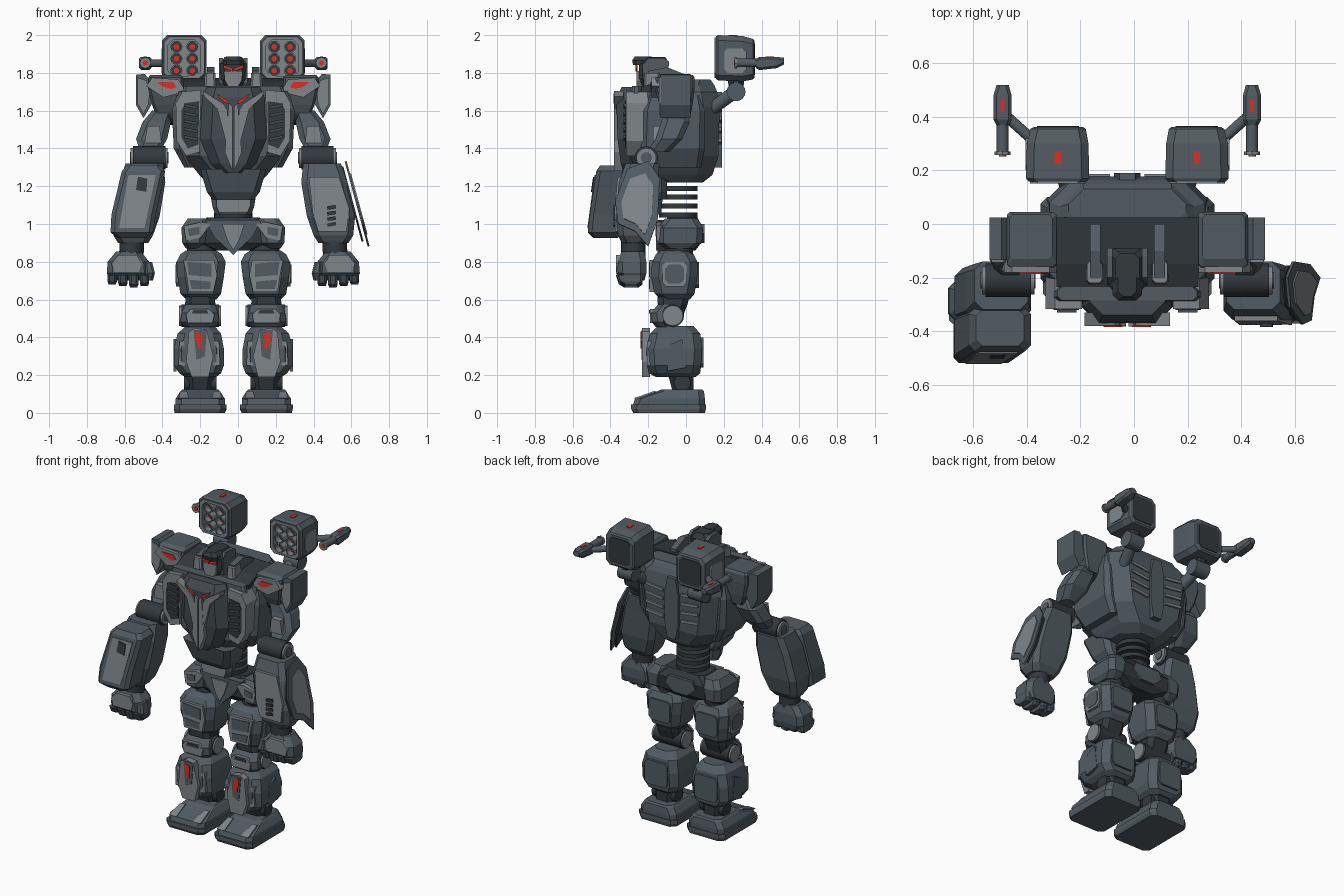
import bpy, bmesh, math
from mathutils import Vector

CX = -0.025  # symmetry plane of the body

def material(name, rgb):
    m = bpy.data.materials.new(name)
    m.diffuse_color = (*rgb, 1)
    return m

SLATE = material("slate armour", (0.085, 0.108, 0.125))
DEEP = material("deep slate armour", (0.058, 0.073, 0.085))
LIGHT = material("light grey armour", (0.215, 0.237, 0.255))
DARK = material("dark metal", (0.033, 0.041, 0.048))
RED = material("red glow", (0.70, 0.03, 0.02))

def skin(name, rings, mat, smooth=False):
    """Bridge matching point rings and cap both ends."""
    bm = bmesh.new()
    vs = [[bm.verts.new(p) for p in r] for r in rings]
    n = len(rings[0])
    for a, b in zip(vs, vs[1:]):
        for i in range(n):
            bm.faces.new((a[i], a[(i + 1) % n], b[(i + 1) % n], b[i]))
    bm.faces.new(vs[0])
    bm.faces.new(vs[-1])
    bmesh.ops.recalc_face_normals(bm, faces=bm.faces)
    for f in bm.faces:
        f.smooth = smooth
    me = bpy.data.meshes.new(name)
    me.materials.append(mat)
    bm.to_mesh(me)
    bm.free()
    if smooth:
        me.set_sharp_from_angle(angle=math.radians(40))
    bpy.context.collection.objects.link(bpy.data.objects.new(name, me))

def rect(a0, a1, b0, b1, k=0.02):
    """Rectangle with chamfered corners."""
    return [(a0 + k, b0), (a1 - k, b0), (a1, b0 + k), (a1, b1 - k), (a1 - k, b1), (a0 + k, b1), (a0, b1 - k), (a0, b0 + k)]

def loft(name, secs, mat, s=1, c=0.03, axis='z'):
    """Chamfered box sections (t, a0, a1, b0, b1) along z or y."""
    rings = []
    for t, a0, a1, b0, b1 in secs:
        pts = rect(a0, a1, b0, b1, min(c, (a1 - a0) * .4, (b1 - b0) * .4))
        rings.append([(CX + s * a, b, t) if axis == 'z' else (CX + s * a, t, b) for a, b in pts])
    skin(name, rings, mat)

def prism(name, pts, vec, mat, s=1):
    v = Vector((s * vec[0], vec[1], vec[2]))
    base = [Vector((CX + s * p[0], p[1], p[2])) for p in pts]
    skin(name, [base, [p + v for p in base]], mat)

def plate(name, outline, y0, y1, mat, s=1):
    prism(name, [(u, y0, z) for u, z in outline], (0, y1 - y0, 0), mat, s)

def side_plate(name, outline, u0, u1, mat, s=1):
    prism(name, [(u0, y, z) for y, z in outline], (u1 - u0, 0, 0), mat, s)

def cyl(name, p, q, r, mat, s=1, n=16):
    p, q = (Vector((CX + s * a[0], a[1], a[2])) for a in (p, q))
    rot = (q - p).to_track_quat('Z', 'Y')
    circle = [rot @ Vector((r * math.cos(i * math.tau / n), r * math.sin(i * math.tau / n), 0)) for i in range(n)]
    skin(name, [[e + k for k in circle] for e in (p, q)], mat, True)

def leg(s):
    # foot and ankle
    loft("foot_sole", [(0, .045, .31, -.28, .1), (.02, .035, .315, -.29, .105), (.045, .035, .315, -.29, .105)], SLATE, s)
    loft("foot_shell", [(.045, .045, .305, -.28, .1), (.075, .045, .305, -.27, .1), (.115, .07, .28, -.15, .095), (.125, .08, .27, -.13, .085)], SLATE, s)
    for u in (.06, .235):
        prism("toe_plate", [(u, -.275, .078), (u + .055, -.275, .078), (u + .045, -.165, .117), (u + .01, -.165, .117)], (0, .01, -.006), LIGHT, s)
    cyl("ankle", (.09, -.02, .16), (.26, -.02, .16), .045, DARK, s)
    loft("ankle_post", [(.11, .11, .24, -.07, .04), (.22, .1, .25, -.1, .04)], DARK, s)
    # shin
    loft("shin", [(.19, .09, .255, -.16, .05), (.21, .065, .285, -.195, .075), (.25, .05, .315, -.205, .08), (.34, .05, .315, -.21, .085), (.42, .065, .295, -.19, .075), (.46, .1, .25, -.15, .04)], SLATE, s, .04)
    plate("shin_guard", [(.13, .19), (.22, .19), (.25, .27), (.235, .43), (.2, .45), (.14, .44), (.105, .3)], -.232, -.19, LIGHT, s)
    plate("shin_groove", [(.15, .3), (.195, .28), (.21, .44), (.14, .44)], -.236, -.22, SLATE, s)
    plate("shin_light", [(.163, .34), (.185, .34), (.189, .37), (.198, .38), (.196, .43), (.165, .42), (.16, .39), (.166, .38)], -.241, -.235, RED, s)
    for u in (.07, .255):
        plate("shin_cheek", [(u, .25), (u + .035, .25), (u + .03, .38), (u + .005, .38)], -.206, -.16, LIGHT, s)
    side_plate("shin_side_panel", [(-.1, .22), (.0, .24), (-.02, .39), (-.09, .36)], .3, .317, SLATE, s)
    plate("calf_panel", rect(.1, .265, .24, .4), .05, .092, SLATE, s)
    # knee
    cyl("knee_joint", (.075, -.07, .515), (.275, -.07, .515), .06, DARK, s)
    cyl("knee_disc", (.065, -.07, .515), (.288, -.07, .515), .054, LIGHT, s)
    loft("knee_bracket", [(.5, .1, .25, -.12, -.02), (.58, .095, .255, -.15, .01), (.63, .1, .25, -.15, .02)], DARK, s)
    loft("knee_cap", [(.455, .09, .26, -.16, -.08), (.48, .075, .28, -.18, -.09), (.53, .08, .275, -.185, -.09), (.585, .1, .25, -.14, -.05)], SLATE, s)
    plate("knee_plate", [(.11, .475), (.24, .475), (.25, .52), (.225, .55), (.13, .55), (.1, .52)], -.191, -.15, LIGHT, s)
    plate("knee_slot", [(.13, .525), (.22, .525), (.21, .545), (.14, .545)], -.195, -.18, DARK, s)
    # thigh
    loft("thigh", [(.6, .09, .25, -.13, .02), (.63, .065, .28, -.165, .045), (.72, .05, .295, -.185, .06), (.8, .04, .3, -.18, .06), (.84, .06, .28, -.16, .04), (.86, .09, .25, -.13, 0)], SLATE, s, .04)
    plate("thigh_frame", [(.105, .64), (.235, .64), (.25, .74), (.265, .81), (.1, .81), (.085, .73)], -.193, -.14, LIGHT, s)
    plate("thigh_inset", [(.115, .72), (.235, .73), (.245, .8), (.115, .79)], -.197, -.18, SLATE, s)
    plate("thigh_seam", [(.12, .655), (.22, .655), (.232, .705), (.12, .695)], -.197, -.18, SLATE, s)
    side_plate("thigh_side_frame", rect(-.125, .005, .67, .8), .28, .304, LIGHT, s)
    side_plate("thigh_side_panel", rect(-.11, -.01, .685, .785), .28, .307, SLATE, s)
    plate("thigh_back_panel", rect(.095, .25, .66, .8), .03, .07, SLATE, s)
    # hip
    cyl("hip_joint", (.17, -.04, .83), (.17, -.03, .95), .075, DARK, s)
    loft("hip_guard", [(.87, .17, .25, -.11, .04), (.9, .15, .27, -.15, .085), (.98, .14, .275, -.15, .09), (1.03, .13, .24, -.11, .06)], SLATE, s)
    plate("hip_plate", [(.17, .93), (.25, .91), (.262, .99), (.17, 1.01), (.12, 1.0)], -.157, -.12, LIGHT, s)
    plate("hip_slot", [(.18, .945), (.235, .935), (.24, .975), (.18, .985)], -.161, -.15, SLATE, s)

def arm(s):
    # shoulder
    cyl("shoulder_joint", (.2, -.05, 1.6), (.4, -.05, 1.6), .075, DARK, s)
    loft("shoulder", [(1.56, .3, .4, -.11, .02), (1.63, .27, .43, -.14, .035), (1.72, .265, .45, -.165, .045), (1.775, .265, .45, -.16, .045), (1.79, .28, .44, -.13, .035)], SLATE, s, .012)
    plate("shoulder_flare", [(.515, 1.79), (.47, 1.795), (.42, 1.74), (.4, 1.69), (.44, 1.62), (.475, 1.56), (.515, 1.63)], -.135, .025, SLATE, s)
    plate("shoulder_flare_face", [(.508, 1.775), (.46, 1.76), (.44, 1.7), (.45, 1.63), (.475, 1.58), (.508, 1.64)], -.143, -.13, LIGHT, s)
    plate("shoulder_wedge", [(.25, 1.7), (.29, 1.765), (.43, 1.775), (.46, 1.73), (.37, 1.67)], -.182, -.13, LIGHT, s)
    plate("shoulder_light", [(.3, 1.725), (.32, 1.752), (.405, 1.752), (.37, 1.726), (.33, 1.715)], -.187, -.18, RED, s)
    # upper arm, elbow and forearm
    loft("upper_arm", [(1.38, .39, .49, -.21, -.09), (1.45, .35, .515, -.16, -.02), (1.54, .33, .48, -.13, .02), (1.6, .31, .43, -.12, 0)], SLATE, s)
    plate("upper_arm_plate", [(.38, 1.43), (.47, 1.43), (.455, 1.52), (.39, 1.52)], -.175, -.12, LIGHT, s)
    cyl("elbow_joint", (.36, -.21, 1.35), (.53, -.21, 1.35), .062, DARK, s)
    cyl("elbow_disc", (.347, -.21, 1.35), (.543, -.21, 1.35), .053, LIGHT, s)
    cyl("elbow_hub", (.342, -.21, 1.35), (.548, -.21, 1.35), .03, SLATE, s)
    loft("forearm", [(.9, .45, .61, -.34, -.22), (.94, .425, .635, -.36, -.19), (1.04, .39, .645, -.37, -.165), (1.22, .36, .605, -.355, -.15), (1.32, .37, .57, -.32, -.14)], SLATE, s)
    # hand
    cyl("wrist", (.535, -.28, .93), (.54, -.28, .83), .065, DARK, s)
    loft("palm", [(.7, .46, .65, -.33, -.22), (.74, .44, .67, -.365, -.21), (.8, .445, .665, -.365, -.21), (.855, .49, .62, -.34, -.22)], SLATE, s)
    plate("hand_plate", [(.5, .745), (.63, .745), (.645, .79), (.61, .835), (.51, .835), (.485, .79)], -.371, -.33, LIGHT, s)
    for i in range(4):
        u, z = .445 + i * .057, .665 + .008 * abs(i - 1)
        loft("finger", [(z, u + .006, u + .045, -.33, -.25), (z + .015, u, u + .05, -.355, -.23), (.73, u, u + .05, -.372, -.23)], SLATE, s, .012)
    loft("thumb", [(.7, .425, .465, -.35, -.29), (.74, .415, .465, -.37, -.29), (.8, .43, .47, -.36, -.29)], SLATE, s, .012)

def pod(s):
    # strut and hollow-fronted missile box
    cyl("launcher_strut", (.2, .08, 1.57), (.255, .26, 1.7), .035, SLATE, s)
    cyl("launcher_pivot", (.205, .265, 1.7), (.31, .265, 1.7), .05, SLATE, s)
    loft("launcher_neck", [(1.68, .22, .3, .23, .3), (1.78, .21, .31, .22, .31)], DARK, s)
    loft("launcher_box", [(.235, .17, .35, 1.78, 1.98), (.158, .17, .35, 1.78, 1.98), (.158, .152, .368, 1.768, 1.993), (.17, .142, .378, 1.76, 2.0), (.3, .145, .375, 1.755, 1.995), (.355, .155, .362, 1.765, 1.98), (.362, .165, .35, 1.775, 1.97)], SLATE, s, .028, 'y')
    loft("launcher_rim", [(.2, .174, .346, 1.784, 1.973), (.151, .174, .346, 1.784, 1.973), (.151, .156, .364, 1.772, 1.988), (.16, .156, .364, 1.772, 1.988), (.205, .172, .348, 1.782, 1.975)], LIGHT, s, .028, 'y')
    ring = [(math.cos(i * math.tau / 12), math.sin(i * math.tau / 12)) for i in range(12)]
    for u in (.217, .301):
        for z in (1.812, 1.875, 1.938):
            skin("missile_tube", [[(CX + s * (u + r * a), y, z + r * b) for a, b in ring] for y, r in ((.195, .025), (.152, .025), (.152, .032), (.199, .032))], LIGHT)
            cyl("tube_bore", (u, .192, z), (u, .197, z), .0252, DARK, s, 12)
            cyl("missile_tip", (u, .19, z), (u, .197, z), .015, RED, s, 12)
    side_plate("launcher_side_panel", rect(.2, .32, 1.8, 1.93), .36, .381, LIGHT, s)
    plate("launcher_back_panel", rect(.18, .338, 1.79, 1.955), .35, .366, DARK, s)
    prism("launcher_top_light", [(a, b, 2.001) for a, b in rect(.247, .271, .225, .273, .004)], (0, 0, -.008), RED, s)
    # outrigger gun
    cyl("gun_arm", (.36, .32, 1.85), (.46, .41, 1.85), .02, SLATE, s)
    loft("gun_body", [(.37, .44, .49, 1.825, 1.875), (.39, .432, .5, 1.815, 1.885), (.48, .432, .5, 1.825, 1.885), (.52, .443, .488, 1.845, 1.88)], SLATE, s, .012, 'y')
    cyl("gun_barrel", (.466, .26, 1.853), (.466, .4, 1.853), .023, SLATE, s)
    cyl("gun_rim", (.466, .257, 1.853), (.466, .27, 1.853), .03, LIGHT, s, 8)
    cyl("gun_muzzle", (.466, .253, 1.853), (.466, .26, 1.853), .014, RED, s)
    prism("gun_light", [(a, b, 1.888) for a, b in rect(.458, .474, .42, .465, .003)], (0, 0, -.009), RED, s)

def chest_side(s):
    plate("chest_frame", [(.17, 1.71), (.27, 1.7), (.305, 1.64), (.3, 1.44), (.25, 1.36), (.18, 1.38)], -.318, -.2, LIGHT, s)
    plate("chest_vent", [(.18, 1.65), (.255, 1.64), (.275, 1.6), (.275, 1.46), (.24, 1.4), (.185, 1.42)], -.322, -.3, DARK, s)
    for z in (1.44, 1.482, 1.524, 1.566, 1.608):
        plate("vent_slat", [(.19, z), (.262, z + .015), (.262, z + .03), (.19, z + .015)], -.33, -.31, DEEP, s)
    plate("chest_wing", [(.03, 1.6), (.05, 1.635), (.16, 1.705), (.155, 1.675), (.085, 1.61), (.035, 1.42)], -.38, -.33, LIGHT, s)
    plate("chest_keel", [(.004, 1.62), (.024, 1.64), (.035, 1.5), (.045, 1.38), (.004, 1.28)], -.382, -.27, LIGHT, s)
    plate("chest_light", [(.018, 1.637), (.035, 1.657), (.088, 1.69), (.078, 1.672), (.04, 1.64)], -.385, -.377, RED, s)
    for z in (1.42, 1.478, 1.536, 1.594):
        plate("back_rib", [(.065, z), (.19, z + .015), (.19, z + .033), (.065, z + .018)], .15, .187, LIGHT, s)
    side_plate("collar_fin", [(-.2, 1.72), (0, 1.72), (0, 1.79), (-.1, 1.83), (-.2, 1.81)], .1, .14, SLATE, s)
    loft("fin_tip", [(1.7, .09, .155, -.225, -.13), (1.8, .095, .15, -.22, -.14)], LIGHT, s, .01)
    loft("flank", [(1.3, .2, .26, -.2, .08), (1.4, .24, .315, -.24, .1), (1.6, .26, .325, -.23, .1), (1.68, .25, .3, -.2, .08)], SLATE, s)
    plate("eye", [(.004, 1.808), (.05, 1.825), (.055, 1.843), (.004, 1.826)], -.267, -.258, RED, s)
    side_plate("ear_fin", [(-.225, 1.74), (-.1, 1.74), (-.09, 1.86), (-.12, 1.88), (-.2, 1.88), (-.23, 1.84)], .055, .075, SLATE, s)

for side in (-1, 1):
    for build in (leg, arm, pod, chest_side):
        build(side)
# pelvis and waist
loft("pelvis", [(.86, -.11, .11, -.09, .05), (.9, -.2, .2, -.12, .08), (.98, -.2, .2, -.12, .09), (1.035, -.14, .14, -.1, .06)], DARK)
plate("pelvis_back", [(-.09, 1.0), (.09, 1.0), (.11, .95), (.05, .9), (-.05, .9), (-.11, .95)], .05, .098, SLATE)
plate("pelvis_guard", [(-.15, 1.02), (.15, 1.02), (.1, .93), (.035, .87), (0, .835), (-.035, .87), (-.1, .93)], -.15, -.08, SLATE)
plate("pelvis_crest", [(-.06, 1.0), (.06, 1.0), (.03, .91), (0, .86), (-.03, .91)], -.16, -.13, LIGHT)
for z in (1.035, 1.082, 1.129, 1.176):
    cyl("waist_ring", (0, -.04, z), (0, -.04, z + .026), .102, DARK, n=24)
loft("belly_plate", [(1.05, -.095, .095, -.2, -.13), (1.09, -.11, .11, -.215, -.13), (1.15, -.12, .12, -.22, -.12)], SLATE)
plate("belly_face", [(-.075, 1.06), (.075, 1.06), (.09, 1.095), (.09, 1.13), (-.09, 1.13), (-.09, 1.095)], -.222, -.19, LIGHT)
loft("abdomen", [(1.13, -.11, .11, -.25, -.1), (1.17, -.14, .14, -.28, -.1), (1.29, -.175, .175, -.32, -.1)], SLATE)
# torso
loft("torso", [(1.22, -.14, .14, -.15, .09), (1.26, -.18, .18, -.25, .14), (1.36, -.26, .26, -.3, .172), (1.62, -.3, .3, -.3, .178), (1.7, -.29, .29, -.27, .165), (1.735, -.25, .25, -.15, .15), (1.765, -.22, .22, -.01, .13)], SLATE, c=.085)
side_plate("collar_recess", [(-.235, 1.69), (-.235, 1.725), (-.15, 1.755), (.025, 1.772), (.025, 1.69)], -.265, .265, DARK)
loft("collar_bar", [(1.68, -.28, .28, -.29, -.24), (1.73, -.26, .26, -.285, -.235)], SLATE, c=.015)
loft("breastplate", [(1.27, -.07, .07, -.33, -.22), (1.32, -.12, .12, -.345, -.22), (1.45, -.175, .175, -.362, -.22), (1.67, -.165, .165, -.37, -.22), (1.725, -.14, .14, -.34, -.22)], DEEP, c=.06)
plate("back_spine", [(-.03, 1.3), (.03, 1.3), (.05, 1.4), (.05, 1.6), (.03, 1.7), (-.03, 1.7), (-.05, 1.6), (-.05, 1.4)], .12, .19, SLATE)
# head
loft("helmet", [(1.72, -.04, .04, -.23, -.11), (1.77, -.065, .065, -.25, -.1), (1.85, -.07, .07, -.25, -.09), (1.885, -.045, .045, -.22, -.11)], DARK, c=.02)
plate("face_plate", [(-.025, 1.725), (.025, 1.725), (.045, 1.76), (.05, 1.81), (-.05, 1.81), (-.045, 1.76)], -.262, -.2, LIGHT)
loft("brow", [(1.842, -.055, .055, -.28, -.2), (1.865, -.055, .055, -.285, -.2), (1.888, -.035, .035, -.27, -.18)], DARK, c=.02)
# forearm weapon block, one arm
loft("weapon_block", [(.925, .46, .61, -.49, -.36), (.955, .425, .65, -.52, -.345), (1.05, .41, .645, -.51, -.335), (1.28, .36, .59, -.475, -.315), (1.31, .385, .565, -.455, -.32)], SLATE, -1, .022)
prism("weapon_panel", [(.47, -.522, .98), (.605, -.522, .98), (.555, -.484, 1.26), (.41, -.484, 1.26)], (0, .03, 0), LIGHT, -1)
prism("weapon_port", [(.46, -.502, 1.17), (.515, -.502, 1.18), (.505, -.492, 1.25), (.455, -.492, 1.24)], (0, .02, 0), DARK, -1)
# forearm plate and layered blade shield, other arm
prism("forearm_panel", [(.45, -.376, .96), (.6, -.376, .96), (.615, -.378, 1.08), (.56, -.362, 1.25), (.4, -.362, 1.25), (.42, -.378, 1.06)], (0, .03, 0), LIGHT)
for z in (.985, 1.015, 1.045, 1.075):
    plate("forearm_slot", [(.5, z), (.545, z + .008), (.54, z + .026), (.495, z + .018)], -.384, -.37, DARK)
shield = [(-.31, 1.29), (-.2, 1.33), (-.14, 1.24), (-.15, 1.02), (-.2, .88), (-.27, .96), (-.36, 1.0), (-.375, 1.12)]
for du, g, mat in ((0, 1, SLATE), (.006, .72, LIGHT), (-.025, .88, DARK)):
    prism("blade_shield", [(.59 + (.23 - (z - 1.1) * g) * .27 + du, -.26 + (y + .26) * g, 1.1 + (z - 1.1) * g) for y, z in shield], (.01, 0, .003), mat)
